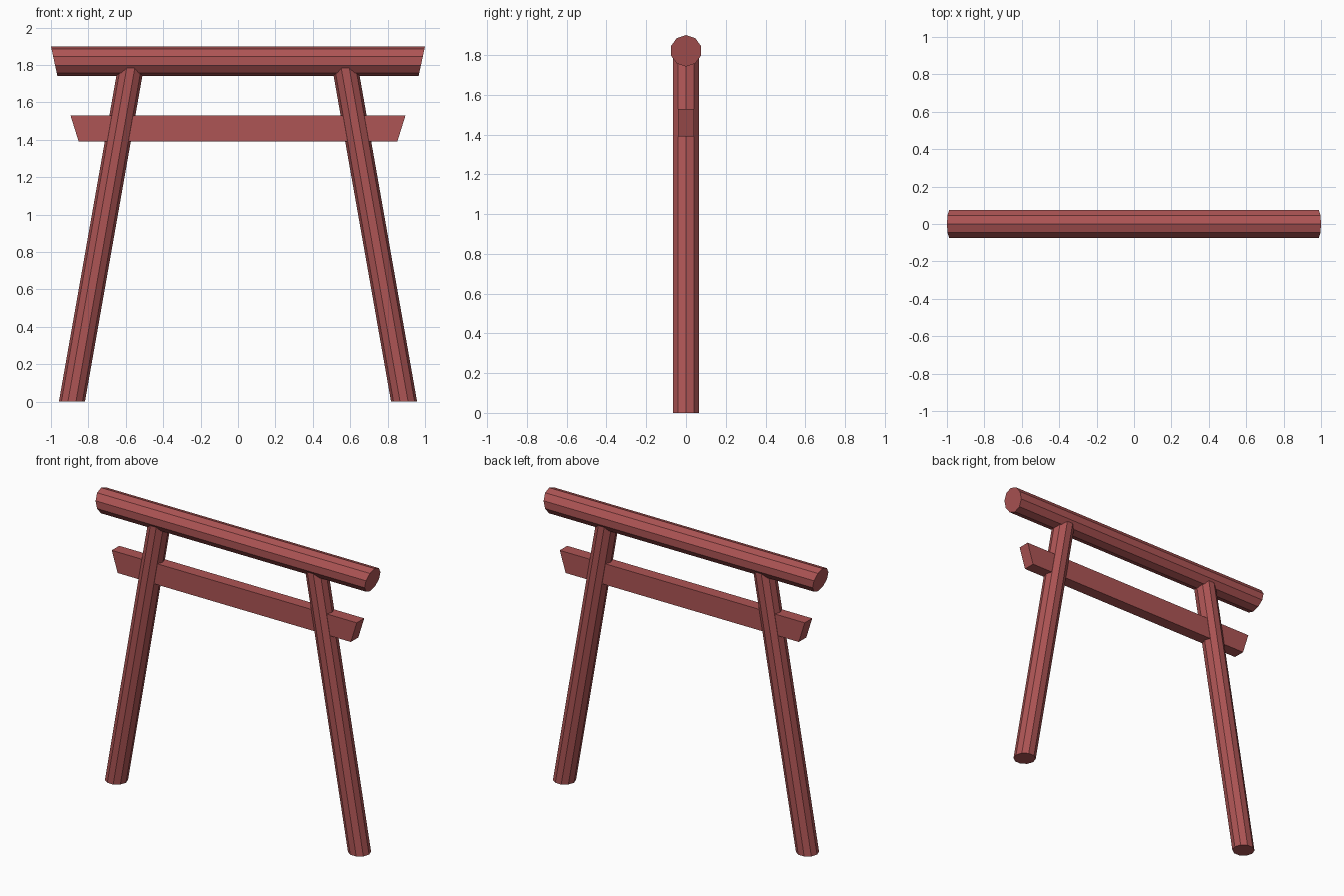
import bpy, bmesh
from math import sin, cos, tan, pi, radians

if "Cube" in bpy.data.objects:
    bpy.data.objects.remove(bpy.data.objects["Cube"])

red = bpy.data.materials.new("red_paint")
red.diffuse_color = (0.42, 0.09, 0.09, 1)
red.use_nodes = True
red.node_tree.nodes["Principled BSDF"].inputs["Base Color"].default_value = red.diffuse_color


def loft(name, ring_a, ring_b):
    """Solid between two matching end rings."""
    bm = bmesh.new()
    a = [bm.verts.new(p) for p in ring_a]
    b = [bm.verts.new(p) for p in ring_b]
    n = len(a)
    bm.faces.new(a)
    bm.faces.new(b)
    for i in range(n):
        j = (i + 1) % n
        bm.faces.new((a[i], a[j], b[j], b[i]))
    bmesh.ops.recalc_face_normals(bm, faces=bm.faces)
    mesh = bpy.data.meshes.new(name)
    bm.to_mesh(mesh)
    bm.free()
    mesh.materials.append(red)
    obj = bpy.data.objects.new(name, mesh)
    bpy.context.collection.objects.link(obj)


def beam(name, section, top_z, half_length, slant):
    """Horizontal beam from a (y, z) section, ends raked inward going down."""
    ends = [[(s * (half_length - (top_z - z) * slant), y, z) for y, z in section]
            for s in (-1, 1)]
    loft(name, *ends)


def decagon(r):
    return [(r * sin(i * pi / 5), r * cos(i * pi / 5)) for i in range(10)]


# Round top beam
beam("top_beam", [(y, 1.821 + z) for y, z in decagon(0.079)], 1.9, 1.0, 0.217)

# Rectangular tie beam
beam("tie_beam", [(-0.039, 1.391), (0.039, 1.391), (0.039, 1.529), (-0.039, 1.529)],
     1.529, 0.895, 0.312)

# Leaning legs, cut level at the ground and ending inside the top beam
LEAN, R, TOP = radians(10), 0.0685, 1.80
for side, name in ((-1, "left_leg"), (1, "right_leg")):
    rings = [[(side * (0.888 - z * tan(LEAN)) + x / cos(LEAN), y, z)
              for y, x in decagon(R)] for z in (0, TOP)]
    loft(name, *rings)
